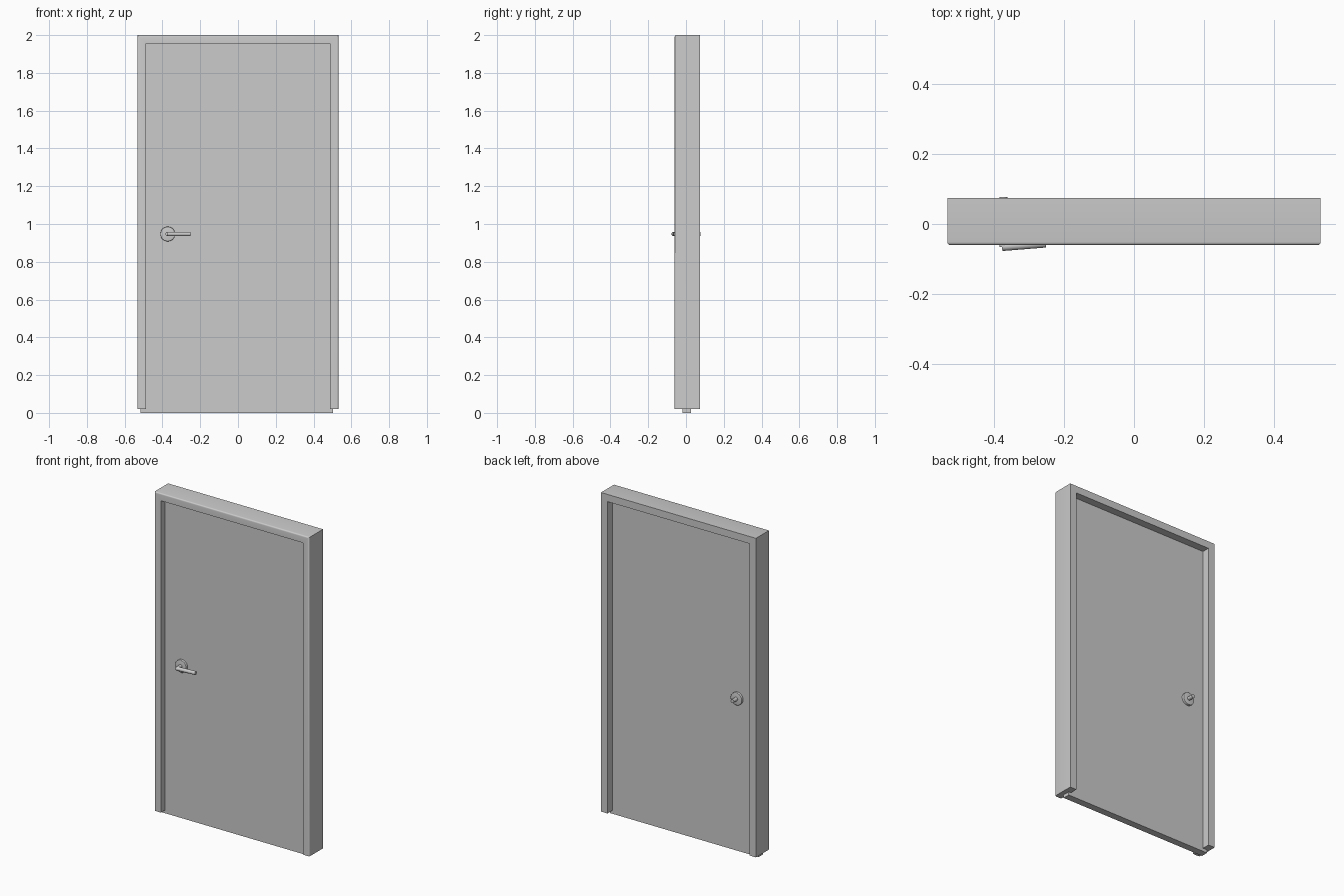
import bpy, bmesh
from mathutils import Vector

if "Cube" in bpy.data.objects:
    bpy.data.objects.remove(bpy.data.objects["Cube"])

W, IN = 0.532, 0.487            # outer and inner half widths of the frame
Z0, ZIN, ZTOP = 0.02, 1.955, 2.0
FRONT, BACK = -0.060, 0.074     # frame depth
LEAF_F, LEAF_B = -0.018, 0.026  # door leaf faces
HX, HZ = -0.372, 0.947          # handle axis


def finish(bm, name, smooth=True):
    bmesh.ops.recalc_face_normals(bm, faces=bm.faces)
    me = bpy.data.meshes.new(name)
    bm.to_mesh(me)
    bm.free()
    ob = bpy.data.objects.new(name, me)
    bpy.context.collection.objects.link(ob)
    if smooth:
        bpy.ops.object.select_all(action='DESELECT')
        ob.select_set(True)
        bpy.context.view_layer.objects.active = ob
        bpy.ops.object.shade_smooth_by_angle()
    return ob


def rod(name, a, b, r1, r2=None, bevel=0.0, sides=32):
    """Round bar from point a to point b, with optional rounded rims."""
    a, b = Vector(a), Vector(b)
    bm = bmesh.new()
    bmesh.ops.create_cone(bm, cap_ends=True, segments=sides, radius1=r1,
                          radius2=r2 or r1, depth=(b - a).length)
    if bevel:
        rim = [e for e in bm.edges if abs(e.verts[0].co.z - e.verts[1].co.z) < 1e-6
               and e.verts[0].co.z > 0]
        bmesh.ops.bevel(bm, geom=rim, offset=bevel, segments=3, profile=0.5,
                        affect='EDGES')
    rot = (b - a).to_track_quat('Z', 'Y').to_matrix()
    for v in bm.verts:
        v.co = rot @ v.co + (a + b) / 2
    return finish(bm, name)


# Frame: U profile extruded back, outer front edge rounded
bm = bmesh.new()
outline = [(-W, Z0), (-W, ZTOP), (W, ZTOP), (W, Z0),
           (IN, Z0), (IN, ZIN), (-IN, ZIN), (-IN, Z0)]
face = bm.faces.new([bm.verts.new((x, FRONT, z)) for x, z in outline])
ext = bmesh.ops.extrude_face_region(bm, geom=[face], use_keep_orig=True)
new = [g for g in ext['geom'] if isinstance(g, bmesh.types.BMVert)]
bmesh.ops.translate(bm, verts=new, vec=(0, BACK - FRONT, 0))
bmesh.ops.recalc_face_normals(bm, faces=bm.faces)


def outer_front(e):
    a, b = (v.co for v in e.verts)
    m = (a + b) / 2
    return (abs(m.y - FRONT) < 1e-5 and abs(a.y - b.y) < 1e-5
            and (abs(abs(m.x) - W) < 1e-5 or abs(m.z - ZTOP) < 1e-5))


bmesh.ops.bevel(bm, geom=[e for e in bm.edges if outer_front(e)], offset=0.009,
                segments=4, profile=0.5, affect='EDGES')
finish(bm, "door_frame")

# Door leaf, tucked into the frame and reaching the floor
bm = bmesh.new()
bmesh.ops.create_cube(bm, size=1)
x0, x1, z1 = -0.517, 0.503, 1.975
for v in bm.verts:
    v.co = ((x0 + x1) / 2 + v.co.x * (x1 - x0),
            (LEAF_F + LEAF_B) / 2 + v.co.y * (LEAF_B - LEAF_F),
            z1 / 2 + v.co.z * z1)
finish(bm, "door_leaf", smooth=False)

# Rosette and spindle on each face of the leaf
for side, y, d, tip in (("front", LEAF_F, -1, -0.066), ("back", LEAF_B, 1, 0.077)):
    rod(side + "_rosette", (HX, y - d * 0.002, HZ), (HX, y + d * 0.014, HZ),
        0.039, bevel=0.003)
    rod(side + "_spindle", (HX, y, HZ), (HX, tip, HZ), 0.0115, sides=24)

# Lever on the front, leaning back towards the door
rod("front_lever", (-0.376, -0.0655, HZ), (-0.251, -0.0555, HZ), 0.0115,
    sides=24)
